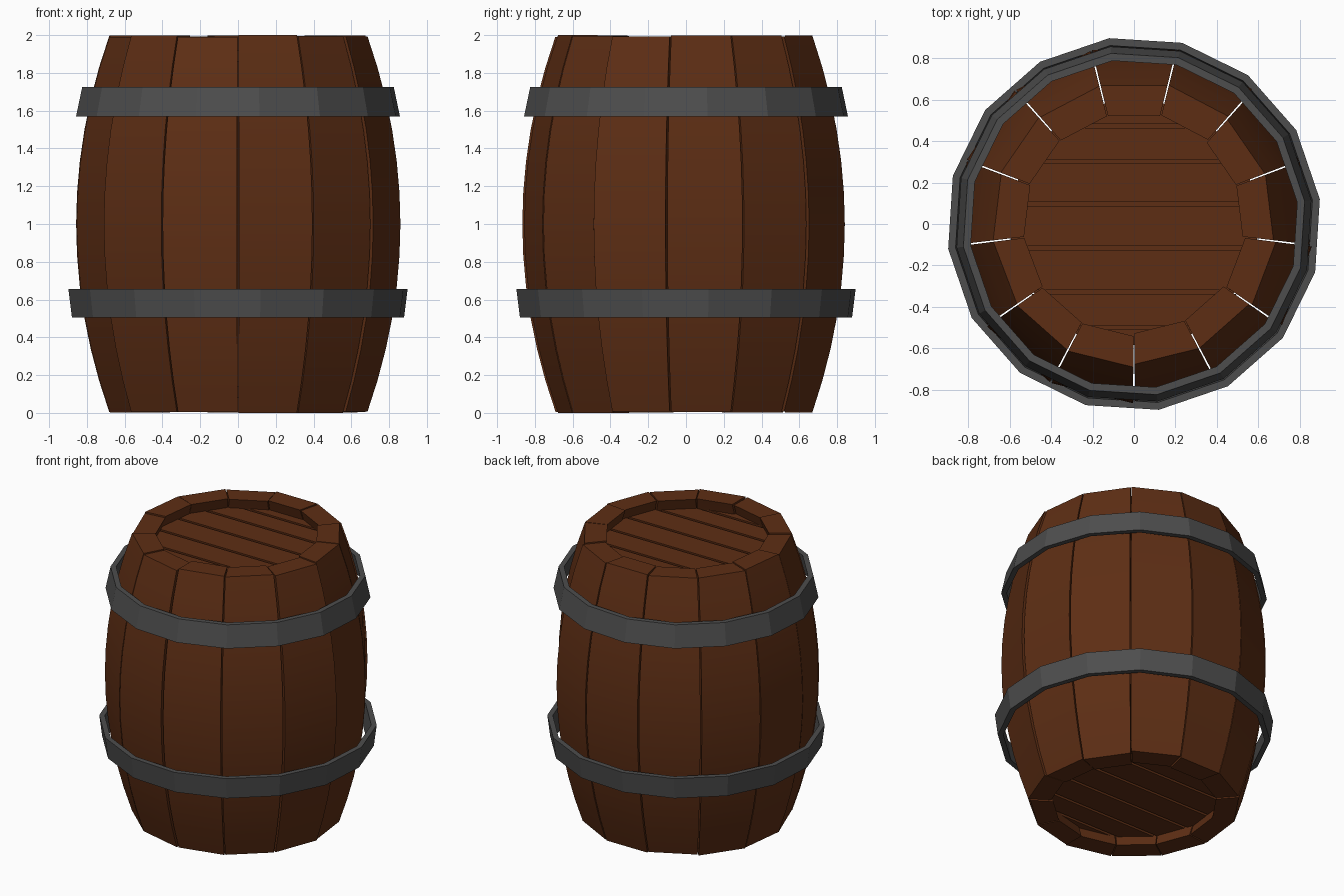
import bpy, bmesh, math, random

if "Cube" in bpy.data.objects:
    bpy.data.objects.remove(bpy.data.objects["Cube"])

random.seed(4)
STAVES, ROWS, H = 13, 12, 2.0
THICK, GAP = 0.15, 0.005


def material(name, color):
    m = bpy.data.materials.new(name)
    m.diffuse_color = (*color, 1)
    m.use_nodes = True
    m.node_tree.nodes["Principled BSDF"].inputs["Base Color"].default_value = m.diffuse_color
    return m


wood = material("dark_wood", (0.11, 0.027, 0.007))
iron = material("dark_iron", (0.075, 0.075, 0.075))


def make(name, bm, mat, smooth=False):
    bmesh.ops.recalc_face_normals(bm, faces=bm.faces)
    me = bpy.data.meshes.new(name)
    bm.to_mesh(me)
    bm.free()
    ob = bpy.data.objects.new(name, me)
    bpy.context.collection.objects.link(ob)
    me.materials.append(mat)
    if smooth:
        bpy.ops.object.select_all(action='DESELECT')
        ob.select_set(True)
        bpy.context.view_layer.objects.active = ob
        bpy.ops.object.shade_smooth_by_angle(angle=math.radians(15))
    return ob


def loft(rings, closed_ends):
    """Skin a list of equal-sized point rings."""
    bm = bmesh.new()
    vs = [[bm.verts.new(p) for p in r] for r in rings]
    n = len(vs[0])
    pairs = list(zip(vs, vs[1:])) if closed_ends else list(zip(vs, vs[1:] + vs[:1]))
    for a, b in pairs:
        for i in range(n):
            j = (i + 1) % n
            bm.faces.new((a[i], a[j], b[j], b[i]))
    if closed_ends:
        bm.faces.new(vs[0])
        bm.faces.new(vs[-1])
    return bm


def belly(z):
    return 0.682 + 0.178 * (1 - (z - 1) ** 2)


def polar(r, a, z):
    return (r * math.cos(a), r * math.sin(a), z)


# bulging staves, each slightly offset like hand-made boards
step = 2 * math.pi / STAVES
for k in range(STAVES):
    a0 = -math.pi / 2 + k * step + GAP
    a1 = a0 + step - 2 * GAP
    dr = random.uniform(-0.008, 0.008)
    lo, hi = random.uniform(0, 0.01), H - random.uniform(0, 0.01)
    if k == 0:
        lo, hi = 0, H
    rings = []
    for i in range(ROWS + 1):
        z = lo + (hi - lo) * i / ROWS
        ro = belly(z) + dr
        ri = ro - THICK
        rings.append([polar(ro, a0, z), polar(ro, a1, z), polar(ri, a1, z), polar(ri, a0, z)])
    make(f"stave_{k + 1}", loft(rings, True), wood, True)


# heads: planks cut to a disc, with a thin backing behind the grooves
R = 0.6
cuts = [-0.595, -0.5, -0.328, -0.116, 0.098, 0.302, 0.473, 0.595]


def head(label, z_out, z_in):
    for k, (y0, y1) in enumerate(zip(cuts, cuts[1:])):
        ys = [y0 + 0.01 + (y1 - y0 - 0.02) * i / 4 for i in range(5)]
        side = [(math.sqrt(R * R - y * y), y) for y in ys]
        outline = side + [(-x, y) for x, y in reversed(side)]
        make(f"{label}_plank_{k + 1}",
             loft([[(x, y, z) for x, y in outline] for z in (z_in, z_out)], True), wood)
    mid = z_out + (z_in - z_out) * 0.5
    disc = [[polar(R - 0.01, 2 * math.pi * i / 26, z) for i in range(26)] for z in (mid, z_in)]
    make(f"{label}_backing", loft(disc, True), wood)


head("top_head", 1.92, 1.86)
head("bottom_head", 0.08, 0.14)


# sixteen-sided iron hoops
def hoop(name, z0, z1, r0, r1, t=0.036):
    rings = []
    for i in range(16):
        a = math.radians(7.6 + 22.5 * i)
        rings.append([polar(r0, a, z0), polar(r1, a, z1), polar(r1 - t, a, z1), polar(r0 - t, a, z0)])
    make(name, loft(rings, False), iron)


hoop("upper_hoop", 1.57, 1.725, 0.865, 0.832)
hoop("lower_hoop", 0.505, 0.655, 0.887, 0.906)
